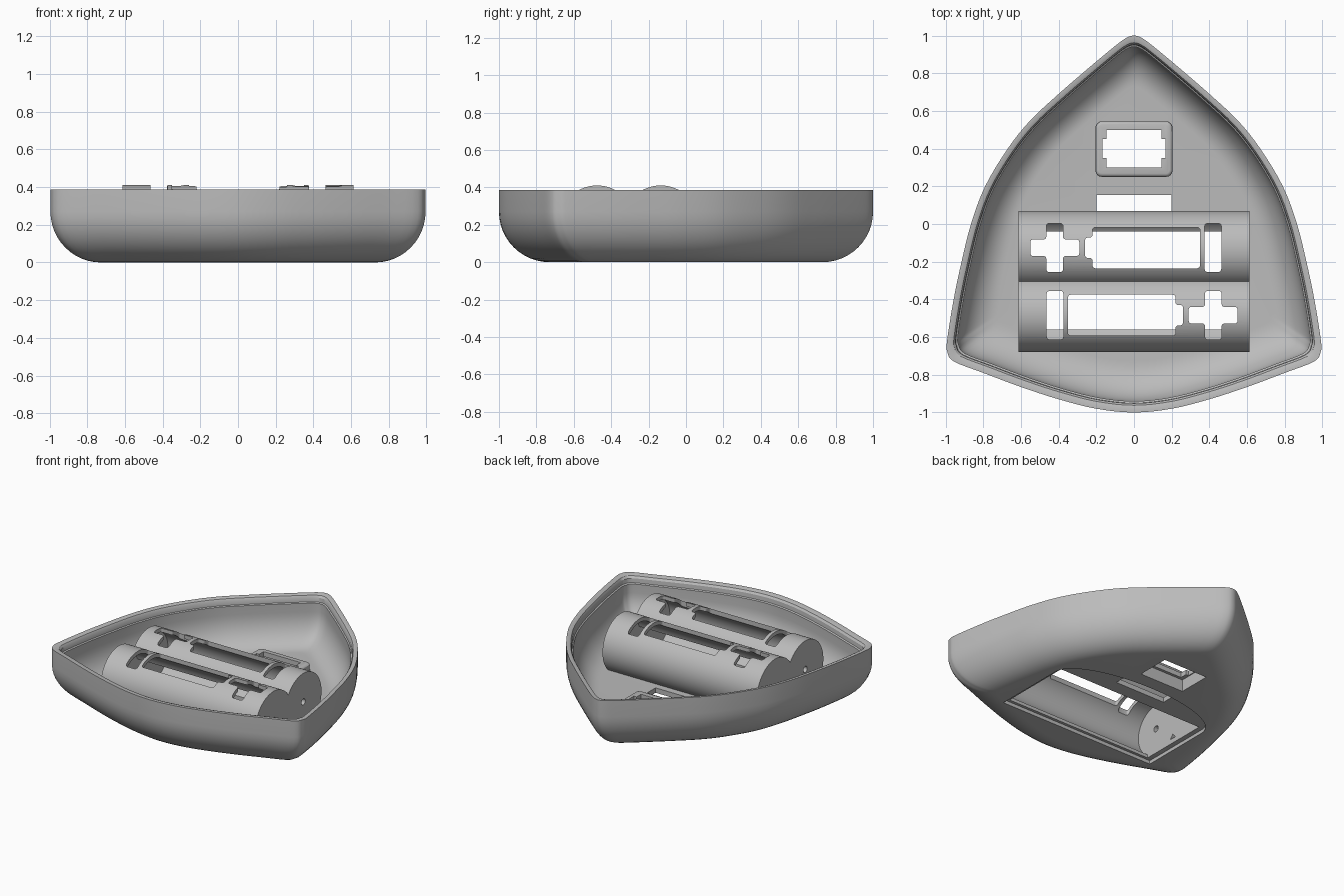
import bpy, bmesh, math
from mathutils import Vector, Matrix

cube = bpy.data.objects.get("Cube")
if cube:
    bpy.data.objects.remove(cube, do_unlink=True)

grey = bpy.data.materials.new("plain_grey")
grey.use_nodes = True
grey.diffuse_color = (0.5, 0.5, 0.5, 1)
grey.node_tree.nodes["Principled BSDF"].inputs["Base Color"].default_value = (0.5, 0.5, 0.5, 1)


def finish(name, bm):
    bmesh.ops.recalc_face_normals(bm, faces=bm.faces)
    mesh = bpy.data.meshes.new(name)
    bm.to_mesh(mesh)
    bm.free()
    mesh.materials.append(grey)
    ob = bpy.data.objects.new(name, mesh)
    bpy.context.collection.objects.link(ob)
    return ob


def prism(name, pts, z0, z1, radius=0):
    """Extruded outline, with optionally rounded upright corners."""
    bm = bmesh.new()
    low = [bm.verts.new((x, y, z0)) for x, y in pts]
    top = [bm.verts.new((x, y, z1)) for x, y in pts]
    bm.faces.new(low)
    bm.faces.new(top)
    n = len(pts)
    for i in range(n):
        j = (i + 1) % n
        bm.faces.new((low[i], low[j], top[j], top[i]))
    if radius:
        edges = [e for e in bm.edges if abs(e.verts[0].co.z - e.verts[1].co.z) > 1e-4]
        bmesh.ops.bevel(bm, geom=edges, offset=radius, segments=4, profile=0.5, affect='EDGES')
    return finish(name, bm)


def rect(x0, x1, y0, y1):
    return [(x0, y0), (x1, y0), (x1, y1), (x0, y1)]


def rod(name, y, z, r, half, sides):
    bm = bmesh.new()
    turn = Matrix.Translation((0, y, z)) @ Matrix.Rotation(math.pi / 2, 4, 'Y')
    bmesh.ops.create_cone(bm, cap_ends=True, segments=sides, radius1=r, radius2=r,
                          depth=2 * half, matrix=turn)
    return finish(name, bm)


def combine(ob, tool, operation):
    mod = ob.modifiers.new("cut", 'BOOLEAN')
    mod.operation, mod.object, mod.solver = operation, tool, 'EXACT'
    bpy.context.view_layer.update()
    dep = bpy.context.evaluated_depsgraph_get()
    new = bpy.data.meshes.new_from_object(ob.evaluated_get(dep))
    ob.modifiers.clear()
    ob.data = new


def cut(targets, tool):
    for ob in targets:
        combine(ob, tool, 'DIFFERENCE')
    bpy.data.objects.remove(tool, do_unlink=True)


# Shield-shaped outline: half of it as key points, then mirrored and smoothed
half = [(0, 1), (.04, .988), (.1, .945), (.25, .82), (.4, .69), (.55, .55), (.67, .4),
        (.79, .2), (.865, 0), (.915, -.2), (.957, -.4), (.992, -.62), (.99, -.68),
        (.955, -.73), (.8, -.79), (.6, -.865), (.4, -.93), (.2, -.98), (0, -1)]
keys = [Vector(p) for p in half + [(-x, y) for x, y in half[-2:0:-1]]]
outline = []
for i, p1 in enumerate(keys):
    p0, p2, p3 = keys[i - 1], keys[(i + 1) % len(keys)], keys[(i + 2) % len(keys)]
    for k in range(4):
        t = k / 4
        outline.append(p1 + 0.5 * t * (p2 - p0 + t * (2 * p0 - 5 * p1 + 4 * p2 - p3
                                       + t * (3 * (p1 - p2) + p3 - p0))))

# Shell: (inset, height) profile up the outside, over the rim and down the inside
R, WALL, TOP = 0.27, 0.06, 0.387


def bowl(r):
    steps = [math.pi / 2 * k / 12 for k in range(13)]
    return [(R - r * math.sin(a), R - r * math.cos(a)) for a in steps]


rim = [(0, TOP), (.02, TOP), (.038, TOP - .006), (.048, TOP - .02), (.05, TOP - .05),
       (WALL, TOP - .055)]
profile = bowl(R) + rim + bowl(R - WALL)[::-1]
bm = bmesh.new()
rings = [[bm.verts.new((p.x * (1 - d), p.y * (1 - d), z)) for p in outline] for d, z in profile]
for a, b in zip(rings, rings[1:]):
    for i in range(len(a)):
        j = (i + 1) % len(a)
        bm.faces.new((a[i], a[j], b[j], b[i]))
bm.faces.new(rings[0])
bm.faces.new(rings[-1])
shell = finish("case_shell", bm)

# Battery housing: two joined tubes lying across the case
CR, CZ, CYS, HX, MID = 0.205, 0.205, (-0.135, -0.475), 0.613, -0.305
housing = rod("battery_housing", CYS[0], CZ, CR, HX, 96)
other = rod("second_tube", CYS[1], CZ, CR, HX, 96)
combine(housing, other, 'UNION')
bpy.data.objects.remove(other, do_unlink=True)

# Latch frame with a rounded border
latch = prism("latch_frame", rect(-.205, .205, .25, .545), .03, .12, .035)
bm = bmesh.new()
bm.from_mesh(latch.data)
edges = [e for e in bm.edges if all(v.co.z > .11 for v in e.verts)]
bmesh.ops.bevel(bm, geom=edges, offset=.018, segments=3, profile=.5, affect='EDGES')
bm.to_mesh(latch.data)
bm.free()

# Battery bays, end pin holes and the opening beneath
both = (shell, housing)
for y in CYS:
    cut(both, rod("bay", y, CZ, .178, .585, 96))
    cut((housing,), rod("pin_hole", y, CZ, .022, .8, 20))
cut(both, prism("opening", rect(-.585, .585, -.56, -.04), -.1, .2))

# Recess for the cover, with a bowed back edge
arc = [(.62 * math.cos(a), -.05 + .23 * math.sin(a))
       for a in [math.pi * k / 24 for k in range(25)]]
cut(both, prism("cover_recess", [(-.62, -.58), (.62, -.58)] + arc, -.1, .025))
cut((shell,), prism("tab_slot", rect(-.2, .2, .06, .155), -.1, .15))

# Windows in the tubes: the front set is the back set turned half way round
for s, name in ((1, "back"), (-1, "front")):
    def place(pts):
        return [(s * x, MID + s * (y - MID)) for x, y in pts]
    shapes = [
        [(-.22, -.235), (.35, -.235), (.35, -.018), (-.22, -.018), (-.22, -.072),
         (-.26, -.072), (-.26, -.18), (-.22, -.18)],
        rect(.375, .463, -.255, .003),
        [(-.465, -.255), (-.377, -.255), (-.377, -.17), (-.29, -.17), (-.29, -.082),
         (-.377, -.082), (-.377, .003), (-.465, .003), (-.465, -.082), (-.55, -.082),
         (-.55, -.17), (-.465, -.17)],
    ]
    for pts in shapes:
        cut((housing,), prism(name + "_window", place(pts), .21, .6, .015))

# Latch pocket from below, opening into the frame with side notches
cut((shell, latch), prism("latch_pocket", rect(-.175, .175, .28, .52), -.1, .085))
cut((latch,), prism("latch_hole", rect(-.147, .147, .3, .5), 0, .3))
cut((latch,), prism("latch_notch", rect(-.168, .168, .35, .45), 0, .3))

# Smooth the curves, keep the edges
for ob in (shell, housing, latch):
    bpy.ops.object.select_all(action='DESELECT')
    ob.select_set(True)
    bpy.context.view_layer.objects.active = ob
    bpy.ops.object.shade_smooth_by_angle(angle=math.radians(30))
